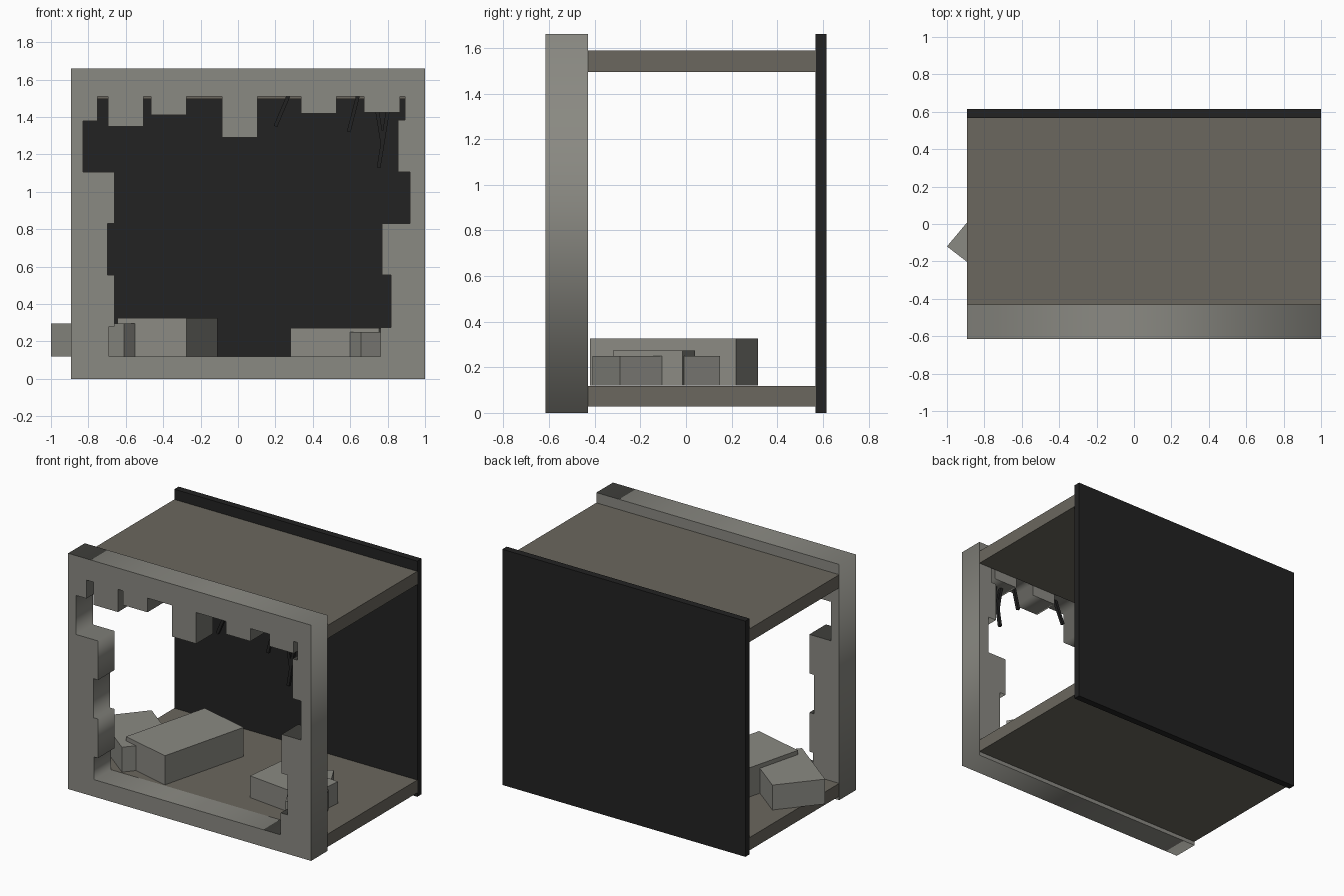
import bpy, bmesh
from mathutils import Vector

if "Cube" in bpy.data.objects:
    bpy.data.objects.remove(bpy.data.objects["Cube"])


def material(name, rgb):
    m = bpy.data.materials.new(name)
    m.diffuse_color = (*rgb, 1)
    m.use_nodes = True
    m.node_tree.nodes["Principled BSDF"].inputs["Base Color"].default_value = m.diffuse_color
    return m


stone = material("grey_stone", (0.255, 0.252, 0.225))
slab = material("brown_stone", (0.147, 0.136, 0.112))
dark = material("near_black", (0.016, 0.016, 0.016))


def add_mesh(name, bm, mat):
    bmesh.ops.recalc_face_normals(bm, faces=bm.faces)
    me = bpy.data.meshes.new(name)
    bm.to_mesh(me)
    bm.free()
    me.materials.append(mat)
    ob = bpy.data.objects.new(name, me)
    bpy.context.collection.objects.link(ob)
    return ob


def prism(name, corners, z0, z1, mat):
    """Upright block with the given floor plan."""
    bm = bmesh.new()
    f = bm.faces.new([bm.verts.new((x, y, z0)) for x, y in corners])
    top = bmesh.ops.extrude_face_region(bm, geom=[f], use_keep_orig=True)["geom"]
    bmesh.ops.translate(bm, vec=(0, 0, z1 - z0),
                        verts=[g for g in top if isinstance(g, bmesh.types.BMVert)])
    return add_mesh(name, bm, mat)


def box(name, x0, x1, y0, y1, z0, z1, mat):
    return prism(name, [(x0, y0), (x1, y0), (x1, y1), (x0, y1)], z0, z1, mat)


def rock(name, a, b, d, height):
    """Tilted-in-plan block from one corner and its two neighbours."""
    c = (b[0] + d[0] - a[0], b[1] + d[1] - a[1])
    return prism(name, [a, b, c, d], 0.12, height, stone)


def root(name, p, q, w=0.02):
    """Thin square stick between two points."""
    p, q = Vector(p), Vector(q)
    bm = bmesh.new()
    bmesh.ops.create_cube(bm, size=1)
    bmesh.ops.scale(bm, vec=(w, w, (q - p).length), verts=bm.verts)
    ob = add_mesh(name, bm, dark)
    ob.rotation_euler = (q - p).to_track_quat('Z', 'Y').to_euler()
    ob.location = (p + q) / 2
    return ob


# ragged stone frame: rectangle with a broken opening
L, R, H = -0.893, 1.0, 1.66
T = 1.51
outer = [(L, 0), (R, 0), (R, H), (L, H)]
opening = [(-0.69, 0.12), (-0.69, 0.28), (-0.66, 0.28), (-0.66, 0.555), (-0.697, 0.555),
           (-0.697, 0.83), (-0.66, 0.83), (-0.66, 1.105), (-0.83, 1.105), (-0.83, 1.38),
           (-0.75, 1.38), (-0.75, T), (-0.695, T), (-0.695, 1.35), (-0.505, 1.35),
           (-0.505, T), (-0.465, T), (-0.465, 1.41), (-0.275, 1.41), (-0.275, T),
           (-0.085, T), (-0.085, 1.29), (0.105, 1.29), (0.105, T), (0.337, T),
           (0.337, 1.42), (0.527, 1.42), (0.527, T), (0.675, T), (0.675, 1.425),
           (0.865, 1.425), (0.865, T), (0.893, T), (0.893, 1.385), (0.855, 1.385),
           (0.855, 1.105), (0.92, 1.105), (0.92, 0.83), (0.77, 0.83), (0.77, 0.555),
           (0.818, 0.555), (0.818, 0.275), (0.763, 0.275), (0.763, 0.12)]
cu = bpy.data.curves.new("stone_frame", 'CURVE')
cu.dimensions = '2D'
cu.fill_mode = 'BOTH'
cu.extrude = 0.0925
for pts in (outer, opening):
    s = cu.splines.new('POLY')
    s.points.add(len(pts) - 1)
    for sp, (x, z) in zip(s.points, pts):
        sp.co = (x, z, 0, 1)
    s.use_cyclic_u = True
cu.materials.append(stone)
frame = bpy.data.objects.new("stone_frame", cu)
frame.rotation_euler = (1.5707963, 0, 0)
frame.location = (0, -0.5225, 0)
bpy.context.collection.objects.link(frame)
bpy.context.view_layer.objects.active = frame
frame.select_set(True)
bpy.ops.object.convert(target='MESH')

# floor, ceiling and back wall
box("floor_slab", L, R, -0.43, 0.57, 0.028, 0.118, slab)
box("ceiling_slab", L, R, -0.43, 0.57, 1.495, 1.588, slab)
box("back_wall", L, R, 0.567, 0.615, 0, H, dark)

# fallen rocks
rock("big_rock", (-0.275, -0.42), (-0.11, 0.22), (-0.645, -0.325), 0.325)
rock("left_rock", (-1.0, -0.12), (-0.776, 0.147), (-0.61, -0.42), 0.295)
rock("right_rock", (0.28, -0.265), (0.755, -0.32), (0.315, 0.04), 0.273)
rock("low_rock", (0.658, -0.41), (0.88, -0.29), (0.42, 0.03), 0.25)

# hanging roots
Y = -0.51
root("root_1", (0.285, Y, 1.55), (0.2, Y, 1.35))
root("root_2", (0.65, Y, 1.55), (0.592, Y, 1.32))
root("root_3", (0.815, Y, 1.52), (0.752, Y, 1.13))
root("root_4", (0.73, Y, 1.52), (0.772, Y, 1.26))
